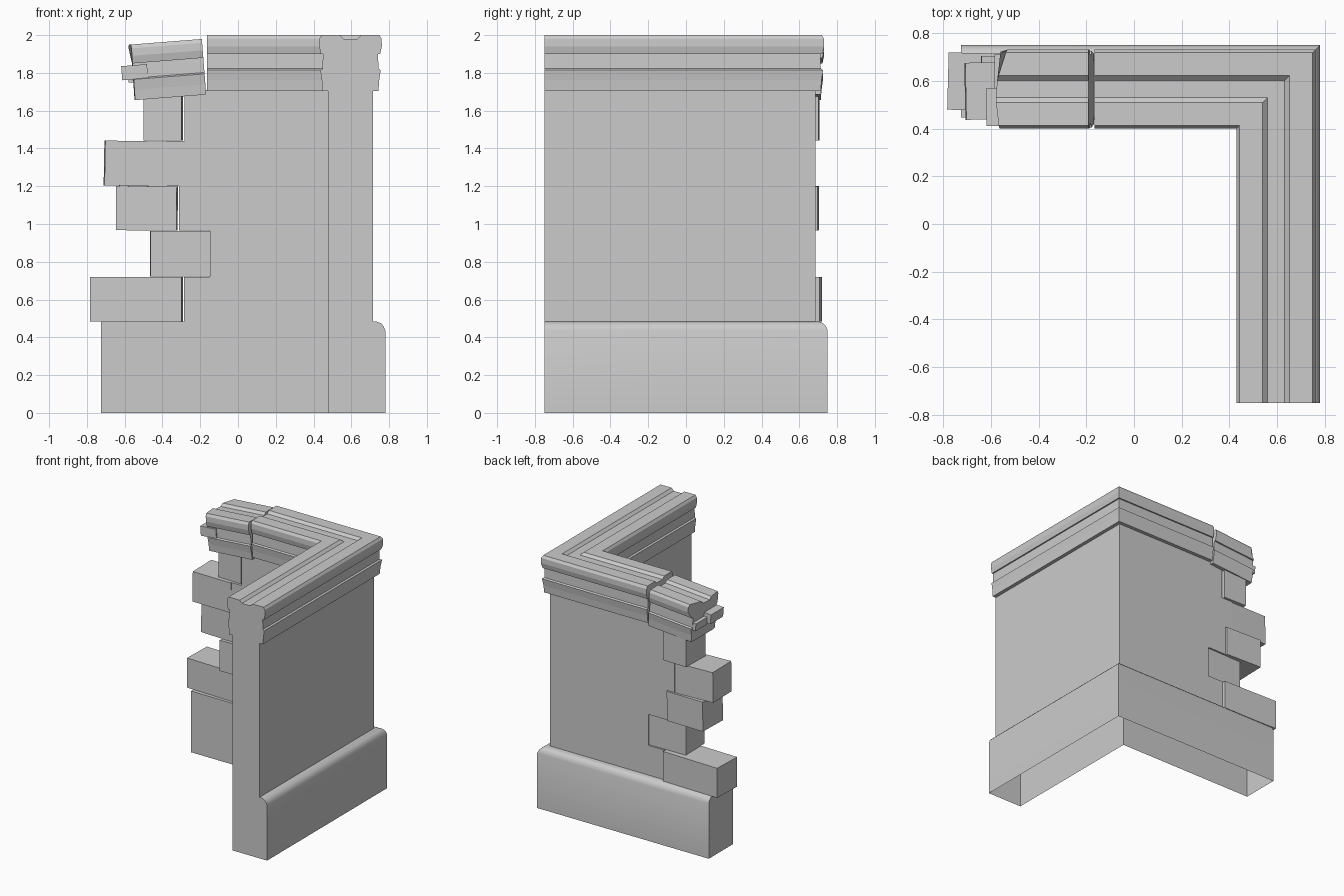
import bpy, bmesh
from math import radians
from mathutils import Matrix, Vector

if "Cube" in bpy.data.objects:
    bpy.data.objects.remove(bpy.data.objects["Cube"])


def finish(name, bm, smooth=False):
    bmesh.ops.recalc_face_normals(bm, faces=bm.faces)
    me = bpy.data.meshes.new(name)
    bm.to_mesh(me)
    bm.free()
    ob = bpy.data.objects.new(name, me)
    bpy.context.collection.objects.link(ob)
    if smooth:
        bpy.ops.object.select_all(action='DESELECT')
        ob.select_set(True)
        bpy.context.view_layer.objects.active = ob
        bpy.ops.object.shade_smooth_by_angle(angle=radians(32))
    return ob


def loft(name, rings, open_bottom=False, smooth=False):
    """Skin matching closed rings and cap both ends."""
    bm = bmesh.new()
    vs = [[bm.verts.new(p) for p in r] for r in rings]
    n = len(rings[0])
    for a, b in zip(vs, vs[1:]):
        for i in range(n):
            j = (i + 1) % n
            if open_bottom and a[i].co.z == 0 and a[j].co.z == 0:
                continue
            bm.faces.new((a[i], a[j], b[j], b[i]))
    bm.faces.new(vs[0])
    bm.faces.new(vs[-1])
    return finish(name, bm, smooth)


def corner_sweep(name, prof, x_end, **kw):
    """Sweep a profile (outward offset, height) round the mitred corner."""
    return loft(name, [[(x_end, u - .03, z) for u, z in prof],
                       [(u, u - .03, z) for u, z in prof],
                       [(u, -.75, z) for u, z in prof]], **kw)


def block(name, lo, hi, turn=0, tilt=0):
    lo, hi = Vector(lo), Vector(hi)
    bm = bmesh.new()
    bmesh.ops.create_cube(bm, size=1)
    bmesh.ops.scale(bm, vec=hi - lo, verts=bm.verts)
    m = (Matrix.Translation((lo + hi) / 2) @ Matrix.Rotation(radians(turn), 4, 'Z')
         @ Matrix.Rotation(radians(tilt), 4, 'Y'))
    bmesh.ops.transform(bm, matrix=m, verts=bm.verts)
    return finish(name, bm)


# Plinth, rounded on its outer top edge and open underneath
plinth = [(.476, 0), (.476, .485), (.715, .485), (.74, .482), (.757, .474),
          (.771, .459), (.78, .435), (.78, 0)]
corner_sweep("plinth", plinth, -.725, open_bottom=True, smooth=True)

# Wall: side leg, and back leg with a stepped broken end
block("side_wall", (.476, -.75, .48), (.715, .446, 1.71))
levels = [.483, .72, .965, 1.2, 1.44, 1.71]
ends = [-.285, -.15, -.313, -.38, -.282]
outline = [(.715, levels[0])]
for i, x in enumerate(ends):
    outline += [(x, levels[i]), (x, levels[i + 1])]
outline.append((.715, levels[-1]))
loft("back_wall", [[(x, y, z) for x, z in outline] for y in (.446, .685)])

# Loose bricks, one per course: x range, y range, turn, tilt
bricks = [(-.78, -.295, .473, .713, -1.5, 0),
          (-.465, -.147, .433, .672, 1.0, 0),
          (-.643, -.322, .458, .700, -1.5, .5),
          (-.707, -.375, .440, .679, 1.2, 1.0),
          (-.497, -.295, .466, .705, -1.5, 0)]
for i, (x0, x1, y0, y1, turn, tilt) in enumerate(bricks):
    block(f"brick_{i + 1}", (x0, y0, levels[i] + .001),
          (x1, y1, min(levels[i + 1], 1.69) - .001), turn, tilt)

# Coping: symmetrical moulding with a shallow channel along its top
half = [(.119, 1.705), (.148, 1.705), (.152, 1.76), (.160, 1.815), (.148, 1.822),
        (.146, 1.90), (.157, 1.90), (.166, 1.94), (.165, 1.98), (.153, 2.0),
        (.056, 2.0), (.036, 1.98)]
mid = .5955
coping = [(mid + u, z) for u, z in half] + [(mid - u, z) for u, z in reversed(half)]
corner_sweep("coping", coping, -.165)


# Broken coping end, tipped down, with a ragged outer face
def ragged(u, z):
    x = -.555 - .02 * (1 - abs(u - .6) / .17)
    if z > 1.9:
        x += .035 * max(0, (u - .6) / .17)
    return x


tip = Matrix.Translation((-.178, 0, 1.833)) @ Matrix.Rotation(radians(-4.5), 4, 'Y') \
    @ Matrix.Translation((.178, 0, -1.853))
piece = loft("broken_coping", [[(ragged(u, z), u - .03, z) for u, z in coping],
                               [(-.18, u - .03, z) for u, z in coping]])
piece.data.transform(tip)

# Stubs of the moulding core left standing at the break
for name, lo, hi in (("stub_front", (-.617, .41, 1.815), (-.48, .57, 1.89)),
                     ("stub_back", (-.585, .56, 1.80), (-.48, .71, 1.86))):
    block(name, lo, hi).data.transform(tip)
